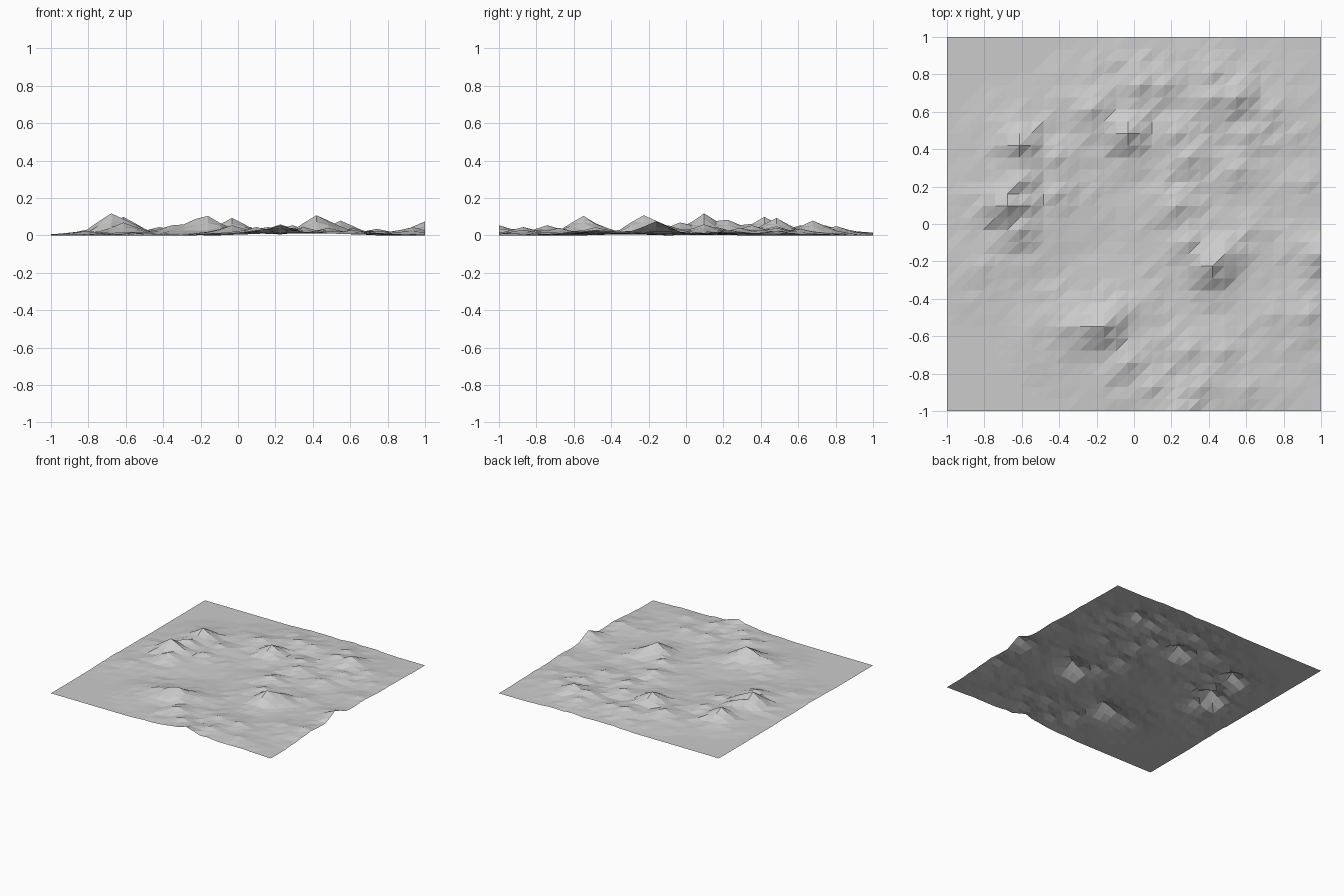
import bpy, bmesh, math, random
random.seed(7)

N = 32                      # vertices per side
STEP = 2 / (N - 1)

# main peaks and ridge points: x, y, height
PEAKS = [
    (-.68, .10, .12), (-.61, .10, .09), (-.61, -.03, .07), (-.61, .23, .085),
    (-.61, .42, .10), (-.42, .16, .045), (-.42, .35, .045),
    (-.23, .61, .055), (-.03, .48, .095), (.03, .74, .055), (.16, .74, .045),
    (.23, .48, .05), (.42, .80, .05), (.55, .68, .08), (.42, .68, .06),
    (.61, .48, .04), (.29, .35, .055), (.23, .10, .06), (.29, -.10, .055),
    (.42, -.23, .11), (.48, -.16, .08), (.55, .29, .04), (.61, -.03, .03),
    (-.35, -.55, .055), (-.23, -.55, .09), (-.16, -.55, .105), (-.10, -.48, .06),
    (-.03, -.74, .055), (.10, -.87, .045), (.23, -1.0, .055), (.35, -.87, .045),
    (.29, -.68, .04), (.48, -.68, .04), (.61, -.87, .03),
    (.93, -.48, .045), (1.0, -.16, .075), (.93, .23, .03), (.87, .48, .025),
    (.74, .61, .035), (-.81, -.23, .025), (.74, -.48, .025),
]


def height(x, y):
    z = skirt = 0
    for px, py, h in PEAKS:
        d = math.hypot(x - px, y - py)
        z = max(z, h * (1 - d / .17))
        skirt = max(skirt, min(h, .055) * (1 - d / .36))
    # rough low ground around the peaks, flat elsewhere
    return max(z, skirt * random.uniform(.35, .75))


# terrain sheet: one grid, every cell split along the same diagonal
bm = bmesh.new()
rows = []
for j in range(N):
    y = -1 + j * STEP
    rows.append([bm.verts.new((-1 + i * STEP, y, height(-1 + i * STEP, y)))
                 for i in range(N)])
for j in range(N - 1):
    for i in range(N - 1):
        a, b = rows[j][i], rows[j][i + 1]
        c, d = rows[j + 1][i + 1], rows[j + 1][i]
        bm.faces.new((a, b, c))
        bm.faces.new((a, c, d))
mesh = bpy.data.meshes.new("terrain")
bm.to_mesh(mesh)
bm.free()
bpy.context.collection.objects.link(bpy.data.objects.new("terrain", mesh))
